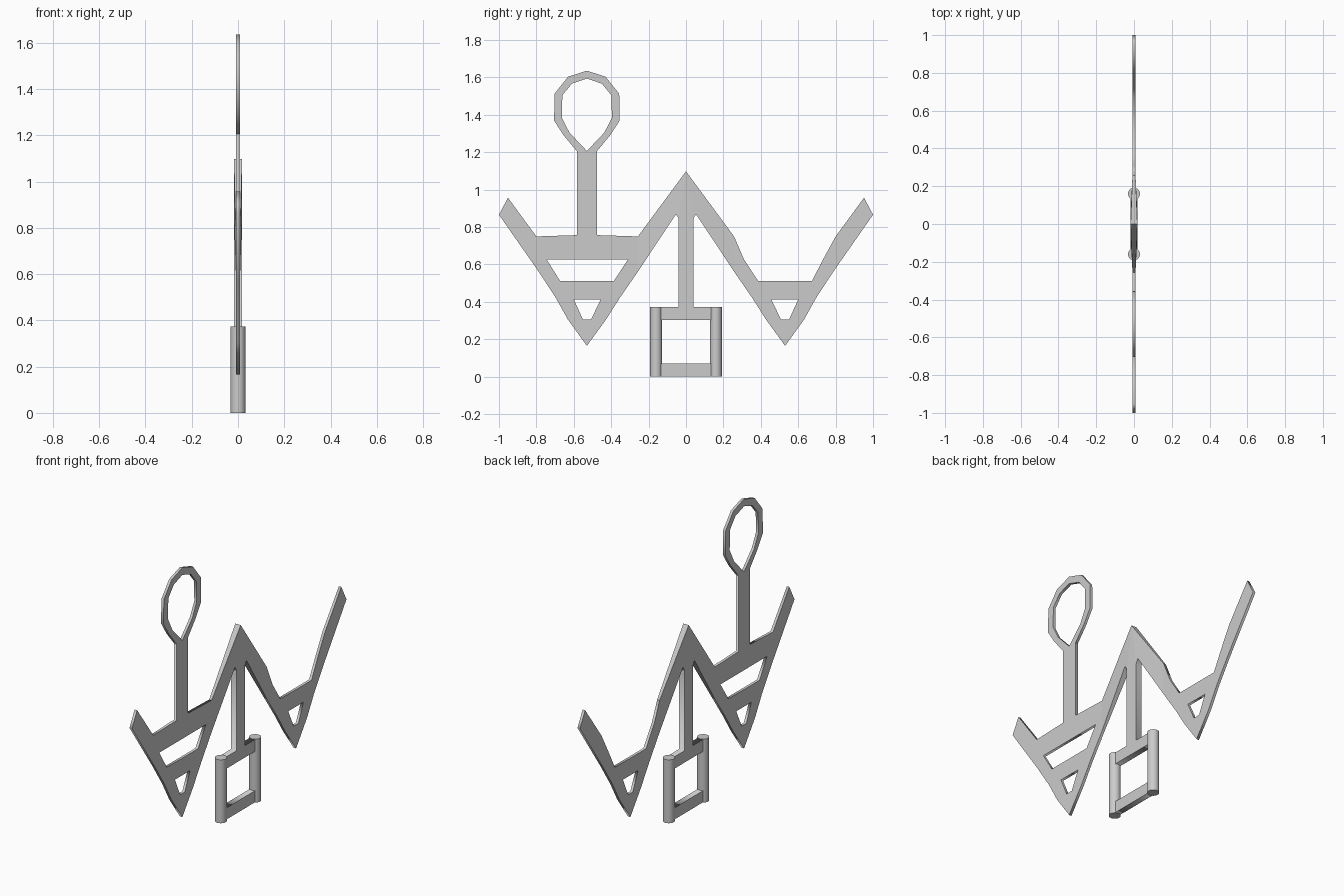
import bpy, bmesh, math

if "Cube" in bpy.data.objects:
    bpy.data.objects.remove(bpy.data.objects["Cube"])

PLATE, CORE = 0.008, 0.018   # half thicknesses along x


def flat_plate(name, outlines, half):
    """Fill (y, z) outlines, inner ones become holes, and give them thickness in x."""
    cu = bpy.data.curves.new(name, 'CURVE')
    cu.dimensions = '2D'
    cu.fill_mode = 'BOTH'
    cu.extrude = half
    for pts in outlines:
        sp = cu.splines.new('POLY')
        sp.points.add(len(pts) - 1)
        for p, (y, z) in zip(sp.points, pts):
            p.co = (y, z, 0, 1)
        sp.use_cyclic_u = True
    ob = bpy.data.objects.new(name, cu)
    bpy.context.collection.objects.link(ob)
    ob.rotation_euler = (math.pi / 2, 0, math.pi / 2)
    bpy.ops.object.select_all(action='DESELECT')
    ob.select_set(True)
    bpy.context.view_layer.objects.active = ob
    bpy.ops.object.convert(target='MESH')
    return bpy.context.object


def tapered_prism(name, pts):
    """Closed prism from (y, z, half thickness) points."""
    bm = bmesh.new()
    a = [bm.verts.new((h, y, z)) for y, z, h in pts]
    b = [bm.verts.new((-h, y, z)) for y, z, h in pts]
    bm.faces.new(a)
    bm.faces.new(b[::-1])
    n = len(pts)
    for i in range(n):
        j = (i + 1) % n
        bm.faces.new((a[i], b[i], b[j], a[j]))
    bmesh.ops.recalc_face_normals(bm, faces=bm.faces)
    me = bpy.data.meshes.new(name)
    bm.to_mesh(me)
    bm.free()
    ob = bpy.data.objects.new(name, me)
    bpy.context.collection.objects.link(ob)
    return ob


def mirror(pts, axis=0.0):
    return [(2 * axis - y, z) for y, z in pts]


# Lower V shape shared by both arms, from the outer tip to the inner shoulder
lower = [(0.952, 0.957), (1.0, 0.866), (0.79, 0.565), (0.695, 0.42),
         (0.631, 0.305), (0.53, 0.165), (0.428, 0.305), (0.355, 0.42),
         (0.257, 0.562), (0.257, 0.75)]
small_hole = [(0.457, 0.412), (0.599, 0.412), (0.551, 0.305), (0.508, 0.305)]

# Right arm, open above its single crossbar
notch = [(0.31, 0.627), (0.385, 0.513), (0.674, 0.513), (0.733, 0.627), (0.80, 0.75)]
flat_plate("right_arm", [lower + notch, small_hole], PLATE)

# Left arm with upper crossbar and post
post = [(0.477, 0.757), (0.477, 1.205), (0.53, 1.205), (0.583, 1.205), (0.583, 0.757), (0.80, 0.75)]
big_hole = [(0.31, 0.627), (0.385, 0.513), (0.674, 0.513), (0.745, 0.627)]
flat_plate("left_arm", [mirror(lower + post), mirror(small_hole), mirror(big_hole)], PLATE)

# Faceted eye loop on top of the post
outer = [(-0.477, 1.205), (-0.406, 1.29), (-0.355, 1.369), (-0.357, 1.513), (-0.43, 1.604)]
inner = [(-0.437, 1.305), (-0.396, 1.385), (-0.399, 1.505), (-0.45, 1.567)]
loop_out = outer + [(-0.53, 1.636)] + mirror(outer, -0.53)[::-1]
loop_in = [(-0.53, 1.207)] + inner + [(-0.53, 1.594)] + mirror(inner, -0.53)[::-1]
flat_plate("eye_loop", [loop_out, loop_in], PLATE)

# Shoulders thinning from the thick peak to the plates
for side, s in (("right", 1), ("left", -1)):
    tapered_prism(side + "_shoulder", [
        (0, 1.098, CORE), (s * 0.257, 0.75, PLATE), (s * 0.257, 0.562, PLATE),
        (s * 0.053, 0.87, CORE), (s * 0.04, 0.845, CORE)])

# Central stem with pointed top, joined to the square frame
flat_plate("stem_and_frame", [
    [(0, 1.098), (0.04, 0.845), (0.04, 0.372), (0.15, 0.372), (0.15, 0.002),
     (-0.15, 0.002), (-0.15, 0.372), (-0.04, 0.372), (-0.04, 0.845)],
    [(-0.14, 0.07), (0.14, 0.07), (0.14, 0.302), (-0.14, 0.302)]], CORE)

# Round side bars of the frame
for side, s in (("right", 1), ("left", -1)):
    bpy.ops.mesh.primitive_cylinder_add(vertices=32, radius=0.032, depth=0.374,
                                        location=(0, s * 0.16, 0.187))
    bpy.context.object.name = side + "_frame_bar"
    bpy.ops.object.shade_smooth_by_angle()
